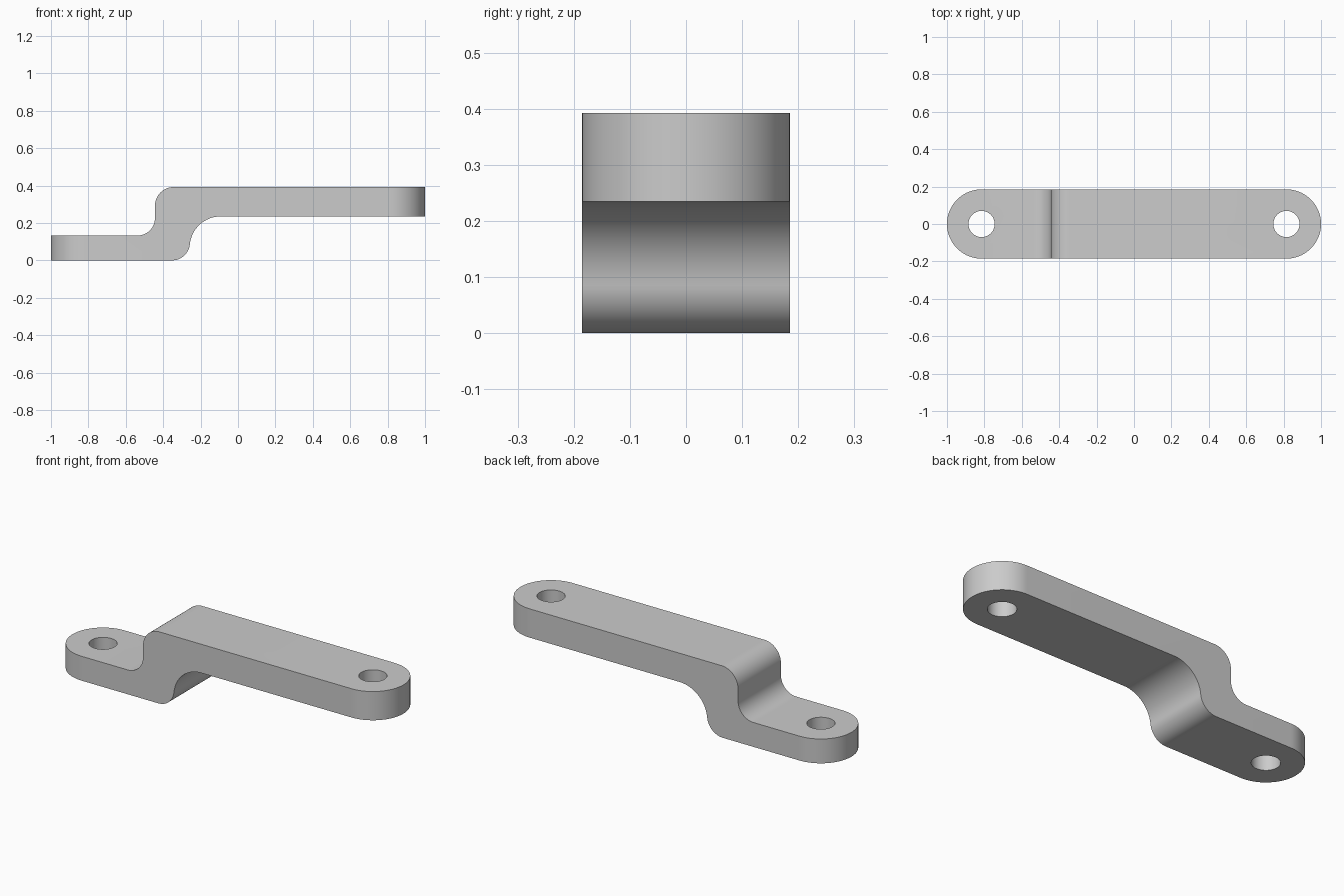
import bpy
import bmesh
from math import cos, sin, radians

cube = bpy.data.objects.get("Cube")
if cube:
    bpy.data.objects.remove(cube, do_unlink=True)

HALF_WIDTH, HOLE_RADIUS, END_X = 0.185, 0.07, 0.815
TOP, UPPER_UNDER, LOWER_TOP = 0.392, 0.235, 0.133

grey = bpy.data.materials.new("plain grey")
grey.use_nodes = True
colour = (0.6, 0.6, 0.6, 1)
grey.diffuse_color = colour
grey.node_tree.nodes["Principled BSDF"].inputs["Base Color"].default_value = colour


def arc(cx, cy, r, start, end, steps=16):
    angles = [radians(start + (end - start) * i / steps) for i in range(steps + 1)]
    return [(cx + r * cos(a), cy + r * sin(a)) for a in angles]


def prism(name, outline, place, direction):
    """Extrude a closed outline along a direction."""
    bm = bmesh.new()
    face = bm.faces.new([bm.verts.new(place(u, v)) for u, v in outline])
    result = bmesh.ops.extrude_face_region(bm, geom=[face])
    moved = [g for g in result["geom"] if isinstance(g, bmesh.types.BMVert)]
    bmesh.ops.translate(bm, verts=moved, vec=direction)
    bmesh.ops.recalc_face_normals(bm, faces=bm.faces[:])
    mesh = bpy.data.meshes.new(name)
    bm.to_mesh(mesh)
    bm.free()
    mesh.materials.append(grey)
    obj = bpy.data.objects.new(name, mesh)
    bpy.context.collection.objects.link(obj)
    return obj


def cut(target, cutter, operation):
    mod = target.modifiers.new(cutter.name, "BOOLEAN")
    mod.operation = operation
    mod.solver = "EXACT"
    mod.object = cutter
    cutter.hide_render = True
    bpy.context.view_layer.objects.active = target
    bpy.ops.object.modifier_apply(modifier=mod.name)
    bpy.data.objects.remove(cutter, do_unlink=True)


# Stepped side profile, slightly overlong so the rounded plan trims it
profile = [(-1.1, 0)]
profile += arc(-0.352, 0.095, 0.095, -90, -5)
profile += arc(-0.093, UPPER_UNDER - 0.165, 0.165, 175, 90)
profile += [(1.1, UPPER_UNDER), (1.1, TOP)]
profile += arc(-0.344, TOP - 0.1, 0.1, 90, 180)
profile += arc(-0.537, LOWER_TOP + 0.093, 0.093, 0, -90)
profile += [(-1.1, LOWER_TOP)]
bracket = prism("offset_bracket", profile, lambda u, v: (u, -0.3, v), (0, 0.6, 0))

# Plan with semicircular ends
plan = arc(END_X, 0, HALF_WIDTH, -90, 90, 48) + arc(-END_X, 0, HALF_WIDTH, 90, 270, 48)
cut(bracket, prism("rounded_plan", plan, lambda u, v: (u, v, -0.2), (0, 0, 1)), "INTERSECT")

# Bolt hole at each end
for x in (-END_X, END_X):
    circle = arc(x, 0, HOLE_RADIUS, 0, 360, 48)[:-1]
    cut(bracket, prism("bolt_hole", circle, lambda u, v: (u, v, -0.2), (0, 0, 1)), "DIFFERENCE")

bpy.ops.object.select_all(action="DESELECT")
bracket.select_set(True)
bpy.context.view_layer.objects.active = bracket
bpy.ops.object.shade_smooth_by_angle(angle=radians(30))
